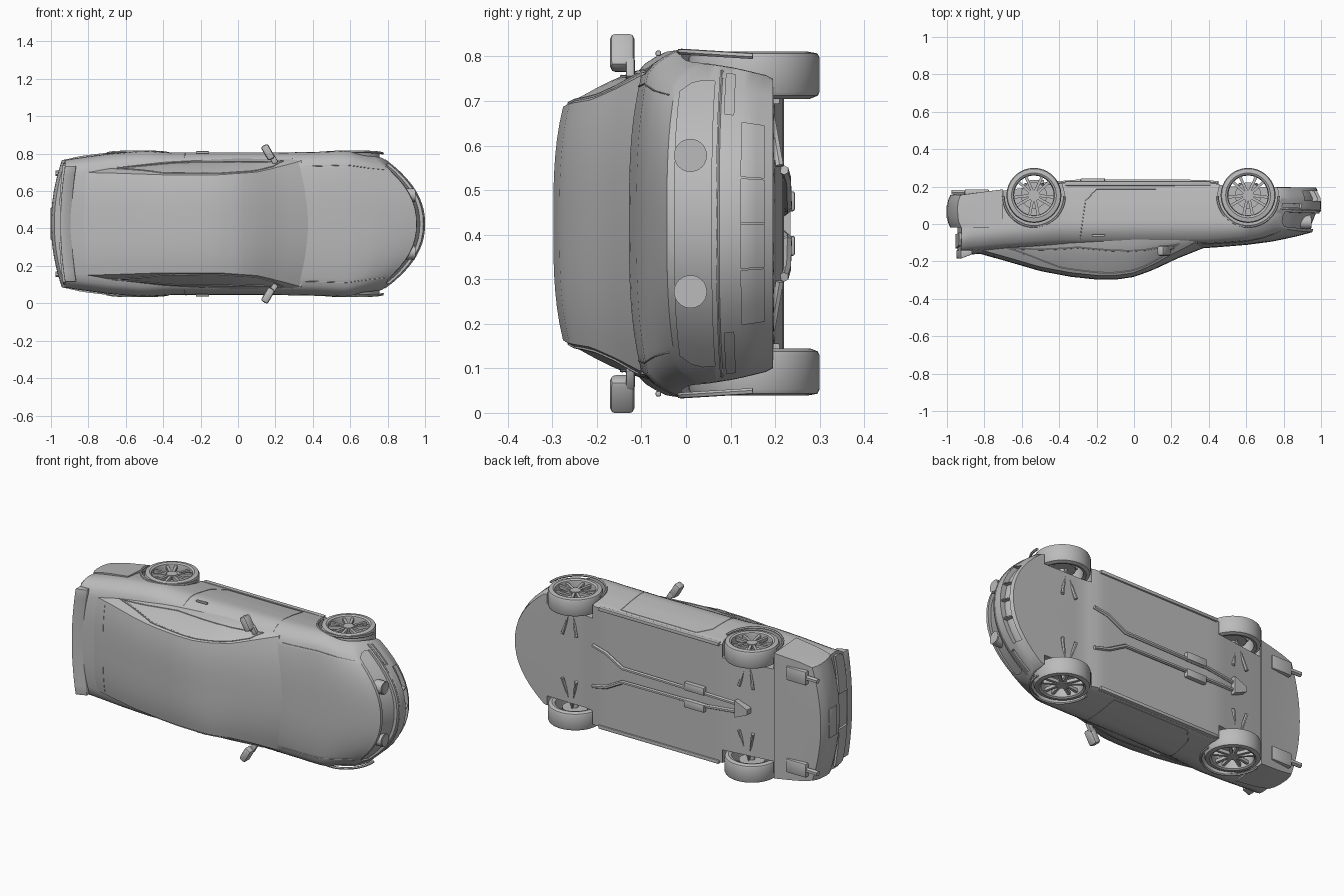
import bpy, bmesh
from math import pi, radians, sin, cos
from mathutils import Matrix, Vector

if "Cube" in bpy.data.objects:
    bpy.data.objects.remove(bpy.data.objects["Cube"])

grey = bpy.data.materials.new("plain_grey")
grey.use_nodes = True
grey.diffuse_color = (0.5, 0.5, 0.5, 1)
grey.node_tree.nodes["Principled BSDF"].inputs["Base Color"].default_value = (0.5, 0.5, 0.5, 1)

# The car is shaped upright (nose +x, left +y, up z) and laid on its side at the end
LAY = Matrix.Translation((0, 0.3, 0.425)) @ Matrix.Rotation(pi / 2, 4, 'X')
parts = []


def clamp(a):
    return min(max(a, 0), 1)


def table(x, rows):
    if x <= rows[0][0]:
        return rows[0][1]
    for (a, p), (b, q) in zip(rows, rows[1:]):
        if x <= b:
            return p + (q - p) * (x - a) / (b - a)
    return rows[-1][1]


def bake(ob):
    dg = bpy.context.evaluated_depsgraph_get()
    dg.update()
    mesh = bpy.data.meshes.new_from_object(ob.evaluated_get(dg))
    name = ob.name
    bpy.data.objects.remove(ob)
    new = bpy.data.objects.new(name, mesh)
    bpy.context.scene.collection.objects.link(new)
    return new


def add(name, bm, mirror=False, bevel=0):
    bmesh.ops.recalc_face_normals(bm, faces=bm.faces[:])
    mesh = bpy.data.meshes.new(name)
    bm.to_mesh(mesh)
    bm.free()
    ob = bpy.data.objects.new(name, mesh)
    bpy.context.scene.collection.objects.link(ob)
    if bevel:
        mod = ob.modifiers.new("bevel", 'BEVEL')
        mod.width, mod.segments = bevel, 2
    if mirror:
        mod = ob.modifiers.new("mirror", 'MIRROR')
        mod.use_axis = (False, True, False)
        mod.use_mirror_merge = False
    ob = bake(ob)
    parts.append(ob)
    return ob


def block(name, shape, cuts, mirror=False, bevel=0):
    """Box of unit range cut into a grid, then moved by shape(a, b, c)."""
    bm = bmesh.new()
    bmesh.ops.create_cube(bm, size=1, matrix=Matrix.Translation((.5, .5, .5)))
    for axis, n in enumerate(cuts):
        no = Vector((axis == 0, axis == 1, axis == 2))
        for i in range(1, n):
            bmesh.ops.bisect_plane(bm, geom=bm.verts[:] + bm.edges[:] + bm.faces[:],
                                   dist=1e-5, plane_co=no * i / n, plane_no=no)
    for v in bm.verts:
        v.co = shape(*v.co)
    return add(name, bm, mirror, bevel)


def box(name, size, loc, turn=0, bevel=0, mirror=False):
    bm = bmesh.new()
    m = Matrix.Translation(loc) @ Matrix.Rotation(turn, 4, 'Z') @ Matrix.Diagonal((*size, 1))
    bmesh.ops.create_cube(bm, size=1, matrix=m)
    return add(name, bm, mirror, bevel)


def rod(bm, r, depth, loc, axis='X', r2=None):
    turn = Matrix.Rotation(pi / 2, 4, 'Y' if axis == 'X' else 'X')
    bmesh.ops.create_cone(bm, cap_ends=True, segments=32, radius1=r, radius2=r2 or r,
                          depth=depth, matrix=Matrix.Translation(loc) @ turn)


def tube(name, points, r, mirror=False, cyclic=False):
    cu = bpy.data.curves.new(name, 'CURVE')
    cu.dimensions, cu.bevel_depth, cu.bevel_resolution = '3D', r, 1
    cu.use_fill_caps = True
    sp = cu.splines.new('POLY')
    sp.points.add(len(points) - 1)
    for p, co in zip(sp.points, points):
        p.co = (*co, 1)
    sp.use_cyclic_u = cyclic
    ob = bpy.data.objects.new(name, cu)
    bpy.context.scene.collection.objects.link(ob)
    ob = bake(ob)
    bm = bmesh.new()
    bm.from_mesh(ob.data)
    bpy.data.objects.remove(ob)
    add(name, bm, mirror)


def trace(surface, corners, n=8, cyclic=False):
    """Points on a surface along straight lines between parameter corners."""
    ends = corners[1:] + (corners[:1] if cyclic else [])
    pts = [surface(*Vector(a).lerp(Vector(b), i / n)) for a, b in zip(corners, ends) for i in range(n)]
    return pts if cyclic else pts + [surface(*corners[-1])]


def cut(ob, cutter):
    mod = ob.modifiers.new("cut", 'BOOLEAN')
    mod.operation, mod.solver, mod.object = 'DIFFERENCE', 'EXACT', cutter
    parts.remove(ob)
    parts.remove(cutter)
    ob = bake(ob)
    bpy.data.objects.remove(cutter)
    parts.append(ob)
    return ob


# Lower body surface: station x, across v (-1..1), up s (0..1)
WIDTH = [(-.92, .342), (-.88, .35), (-.69, .376), (-.5, .392), (-.35, .382), (.2, .382),
         (.42, .386), (.58, .392), (.75, .375), (1, .358)]
BOTTOM = [(-.92, .2), (-.88, .15), (-.69, .12), (-.38, .08), (.42, .08), (.5, .1), (1, .105)]
TOP = [(-.92, .468), (-.7, .45), (-.4, .435), (.4, .428), (.6, .412), (.75, .393), (.9, .365), (1, .343)]
SIDE = [(0, .9), (.06, .925), (.4, .975), (.68, 1), (.8, .985), (.92, .93), (1, .86)]


def body_pt(x, v, s):
    b, t = table(x, BOTTOM), table(x, TOP)
    w = table(x, WIDTH) * v * table(s, SIDE)
    h = b + ((t - b) * (1 - .08 * abs(v) ** 3)) * s
    k = clamp((x - .6) / .4)
    tail = clamp((-.8 - x) / .12)
    x -= k * .24 * (abs(w) / .36) ** 2.2
    x -= k * k * (.045 * clamp((h - .22) / .11) + .03 * clamp((.16 - h) / .06))
    x -= tail * .025 * (1 - (w / .35) ** 2)
    return Vector((x, w, h))


def skin_block(name, u, v0, v1, s0, s1, d0, d1, n=10, mirror=False):
    """Slab that follows the nose or tail skin from depth d0 to d1."""
    def shape(a, b, c):
        return body_pt(u, v0 + (v1 - v0) * b, s0 + (s1 - s0) * c) + Vector((d0 + (d1 - d0) * a, 0, 0))
    return block(name, shape, (1, n, 3), mirror)


body = block("body_shell", lambda a, b, c: body_pt(-.92 + 1.92 * a, 2 * b - 1, c), (44, 16, 14))

# Wheel wells, grille recess, lower intake and bumper slots
wells = bmesh.new()
for x in (-.535, .61):
    rod(wells, .162, .25, (x, .395, .15), 'Y')
body = cut(body, add("wells", wells, True))
body = cut(body, skin_block("recess", 1, -.9, .9, .58, .93, -.018, .08, 16))
body = cut(body, skin_block("intake", 1, -.66, .66, .08, .3, -.03, .08, 12))
body = cut(body, skin_block("slot", 1, .7, .96, .38, .47, -.012, .08, 4, True))
for v in (-.3, 0, .3):
    skin_block("intake_bar", 1, v - .008, v + .008, .07, .31, -.035, -.004, 2)
tube("bumper_crease", trace(body_pt, [(1, -.97, .52), (1, .97, .52)], 20), .004)

# Round headlights in the recess
lamps = bmesh.new()
rod(lamps, .037, .06, (.915, .153, .29))
rod(lamps, .031, .066, (.915, .153, .29))
add("headlights", lamps, True)

# Cabin surface
ROOF = [(-.88, .438), (-.84, .455), (-.72, .488), (-.5, .552), (-.34, .582), (-.2, .597),
        (-.1, .598), (0, .583), (.08, .548), (.2, .48), (.33, .418)]
BELT = [(-.88, .28), (-.7, .31), (-.4, .335), (0, .35), (.33, .345)]
RAIL = [(-.88, .275), (-.7, .272), (-.4, .262), (-.1, .262), (.1, .277), (.33, .335)]


def cabin_pt(x, v, s):
    t = table(x, ROOF)
    w0, w1 = table(x, BELT), table(x, RAIL)
    w = v * (w0 + (w1 - w0) * s ** 1.4)
    h = .38 + (t - .022 * abs(v) ** 3 - .38) * s
    x += .07 * clamp(x / .33) * (1 - (w / .34) ** 2)
    return Vector((x, w, h))


block("cabin", lambda a, b, c: cabin_pt(-.88 + 1.21 * a, 2 * b - 1, c), (36, 14, 6))
tube("windshield_base_trim", trace(cabin_pt, [(.33, -1, .9), (.33, 1, .9)], 16), .007)
tube("side_window_trim", trace(cabin_pt, [(-.68, 1, .5), (-.3, 1, .25), (.24, 1, .45), (.18, 1, .85),
     (.05, 1, .93), (-.15, 1, .93), (-.4, 1, .9)], 6, True), .004, True, True)

# Panel seams and handles
tube("door_seam", trace(body_pt, [(.29, 1, .95), (.29, 1, .1), (-.2, 1, .1), (-.26, 1, .3),
                                  (-.29, 1, .95)]), .002, True)
tube("hood_seam", trace(body_pt, [(.36, .93, 1), (.95, .93, 1)], 16), .002, True)
tube("trunk_seam", trace(cabin_pt, [(-.75, -.95, 1), (-.75, .95, 1)], 12), .002)
box("door_handles", (.07, .012, .012), (-.19, .382, .362), 0, .003, True)

# Rear bumper, spoiler lip, tail lamps and plate
REAR = [(-.94, .343), (-.85, .362), (-.7, .38)]


def bumper_pt(a, b, c):
    x = -.94 + .24 * a
    w = (2 * b - 1) * table(x, REAR) * (.965 + .035 * c)
    x -= (1 - a) ** 3 * (.06 * (1 - (w / .345) ** 2) - .018 * abs(2 * c - 1) ** 3)
    return Vector((x, w, .145 + .03 * a * (c - 1) + .175 * c))


block("rear_bumper", bumper_pt, (6, 16, 6))
block("spoiler_lip", lambda a, b, c: Vector((-.925 + .06 * a - .025 * (1 - (2 * b - 1) ** 2),
      .31 * (2 * b - 1), .44 + .045 * c * (1 - .5 * a))), (2, 12, 1), False, .004)
skin_block("tail_lamps", -.92, .3, .95, .58, .86, -.012, .01, 6, True)
box("rear_plate", (.012, .17, .07), (-.996, 0, .235), 0, .003)

# Door mirrors
box("mirror_heads", (.042, .085, .055), (.16, .383, .443), radians(30), .012, True)
box("mirror_stalks", (.03, .05, .02), (.19, .345, .425), radians(30), .005, True)

# Wheels: ring tyre, paired spokes, hub and brake disc
TYRE = [(.285, .108), (.28, .125), (.287, .143), (.296, .147), (.372, .147), (.382, .142),
        (.386, .12), (.38, .11), (.36, .106)]


def wheel_pair(name, x):
    bm = bmesh.new()
    ring = [bm.verts.new((0, w, r)) for w, r in TYRE]
    edges = [bm.edges.new((a, b)) for a, b in zip(ring, ring[1:] + ring[:1])]
    bmesh.ops.spin(bm, geom=ring + edges, cent=(0, 0, 0), axis=(0, 1, 0), angle=2 * pi, steps=36)
    bmesh.ops.remove_doubles(bm, verts=bm.verts[:], dist=1e-4)
    for i in range(5):
        for lean in (-.2, .2):
            m = (Matrix.Rotation(i * 2 * pi / 5, 4, 'Y') @ Matrix.Translation((lean * .08, .363, .068))
                 @ Matrix.Rotation(lean, 4, 'Y') @ Matrix.Diagonal((.015, .018, .084, 1)))
            bmesh.ops.create_cube(bm, size=1, matrix=m)
    rod(bm, .03, .025, (0, .363, 0), 'Y')
    rod(bm, .07, .012, (0, .315, 0), 'Y')
    rod(bm, .016, .2, (0, .26, 0), 'Y')
    bmesh.ops.translate(bm, verts=bm.verts[:], vec=(x, 0, .147))
    add(name, bm, True)
    lip = [(x + .163 * cos(a), .376 + .01 * sin(a), .15 + .163 * sin(a))
           for a in (pi * i / 24 for i in range(25))]
    tube(name + "_arch_lip", lip, .007, True)


wheel_pair("front_wheels", .61)
wheel_pair("rear_wheels", -.535)

# Underside: sills, exhaust, silencers and suspension arms
box("sills", (.78, .02, .025), (.02, .345, .083), 0, .004, True)
tube("exhaust_pipes", [(.45, .12, .08), (.36, .1, .074), (.25, .04, .072), (-.3, .035, .072),
                       (-.52, .02, .09)], .011, True)
box("mid_silencers", (.13, .045, .035), (-.22, .05, .073), 0, .005, True)
block("rear_differential", lambda a, b, c: Vector((-.56 + .08 * a, (b - .5) * (.03 + .07 * a),
      .065 + .06 * c)), (1, 1, 1))
box("rear_silencers", (.13, .08, .04), (-.84, .27, .135), 0, .006, True)
tube("tail_pipes", [(-.85, .27, .135), (-.975, .27, .13)], .015, True)
for x in (.61, -.535):
    tube("suspension_arms", [(x - .045, .13, .09), (x, .3, .12), (x + .045, .13, .09)], .01, True)

# Shading, colour and final pose
for ob in parts:
    ob.data.materials.clear()
    ob.data.materials.append(grey)
    ob.data.shade_smooth()
    ob.data.set_sharp_from_angle(angle=radians(32))
    ob.matrix_world = LAY
